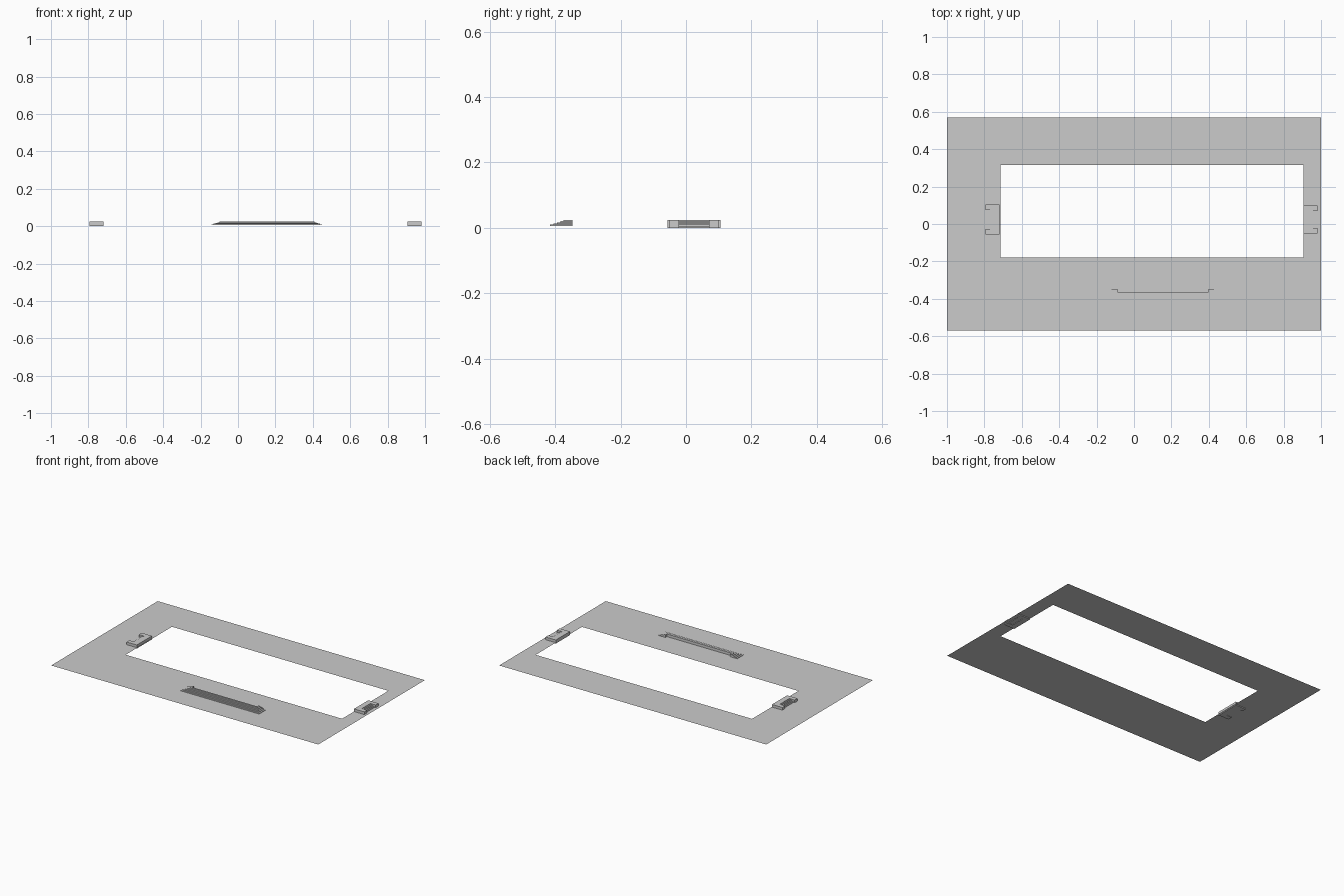
import bpy, bmesh

if "Cube" in bpy.data.objects:
    bpy.data.objects.remove(bpy.data.objects["Cube"])

DECK_Z = 0.006   # level of the thin deck sheet
TOP_Z = 0.024    # level of the stair tops
STEPS = 5


def finish(name, bm):
    bmesh.ops.recalc_face_normals(bm, faces=bm.faces)
    me = bpy.data.meshes.new(name)
    bm.to_mesh(me)
    bm.free()
    ob = bpy.data.objects.new(name, me)
    bpy.context.collection.objects.link(ob)
    return ob


def prism(bm, points, z0, z1):
    """Extrude a plan outline from z0 to z1."""
    face = bm.faces.new([bm.verts.new((x, y, z0)) for x, y in points])
    ext = bmesh.ops.extrude_face_region(bm, geom=[face])
    verts = [g for g in ext["geom"] if isinstance(g, bmesh.types.BMVert)]
    bmesh.ops.translate(bm, verts=verts, vec=(0, 0, z1 - z0))


def box(bm, x0, x1, y0, y1, z0, z1):
    prism(bm, [(x0, y0), (x1, y0), (x1, y1), (x0, y1)], z0, z1)


def rect(x0, x1, y0, y1):
    return [(x0, y0), (x1, y0), (x1, y1), (x0, y1)]


# Deck: thin sheet with an off-centre rectangular opening
bm = bmesh.new()
outer = [bm.verts.new((x, y, DECK_Z)) for x, y in rect(-1, 1, -0.57, 0.57)]
inner = [bm.verts.new((x, y, DECK_Z)) for x, y in rect(-0.715, 0.905, -0.18, 0.315)]
for i in range(4):
    j = (i + 1) % 4
    bm.faces.new((outer[i], outer[j], inner[j], inner[i]))
bmesh.ops.recalc_face_normals(bm, faces=bm.faces)
if bm.faces[:][0].normal.z < 0:
    bmesh.ops.reverse_faces(bm, faces=bm.faces[:])
me = bpy.data.meshes.new("deck")
bm.to_mesh(me)
bm.free()
bpy.context.collection.objects.link(bpy.data.objects.new("deck", me))


# Side stairs: landing at the opening, cheek walls, steps going down outward
def side_stairs(name, x_in, sign, y0, y1):
    def span(a, b):
        return sorted((x_in + sign * a, x_in + sign * b))
    cheek, landing, depth = 0.03, 0.037, 0.077
    bm = bmesh.new()
    c0, c1 = y0 + cheek, y1 - cheek
    x_out, x_land, x_edge = (x_in + sign * d for d in (depth, landing, 0))
    prism(bm, [(x_edge, y0), (x_out, y0), (x_out, c0), (x_land, c0),
               (x_land, c1), (x_out, c1), (x_out, y1), (x_edge, y1)], 0, TOP_Z)
    going = (depth - landing) / STEPS
    for i in range(STEPS - 1):
        z = TOP_Z - (i + 1) * (TOP_Z - DECK_Z) / STEPS
        a, b = span(landing + i * going, landing + (i + 1) * going)
        box(bm, a, b, c0, c1, 0.003, z)
    finish(name, bm)


side_stairs("left_stairs", -0.718, -1, -0.057, 0.105)
side_stairs("right_stairs", 0.905, 1, -0.052, 0.1)

# Front stairs: U-shaped steps wrapping around an open recess
bm = bmesh.new()
rise = (TOP_Z - DECK_Z) / STEPS
xl, xr, yf, yb = -0.088, 0.397, -0.363, -0.347
for i in range(STEPS):
    out = 0.053 - i * 0.0105
    z = DECK_Z + i * rise
    prism(bm, [(xl, yb), (xl - out, yb), (xl - out, yf - out), (xr + out, yf - out),
               (xr + out, yb), (xr, yb), (xr, yf), (xl, yf)], z, z + rise)
finish("front_stairs", bm)
